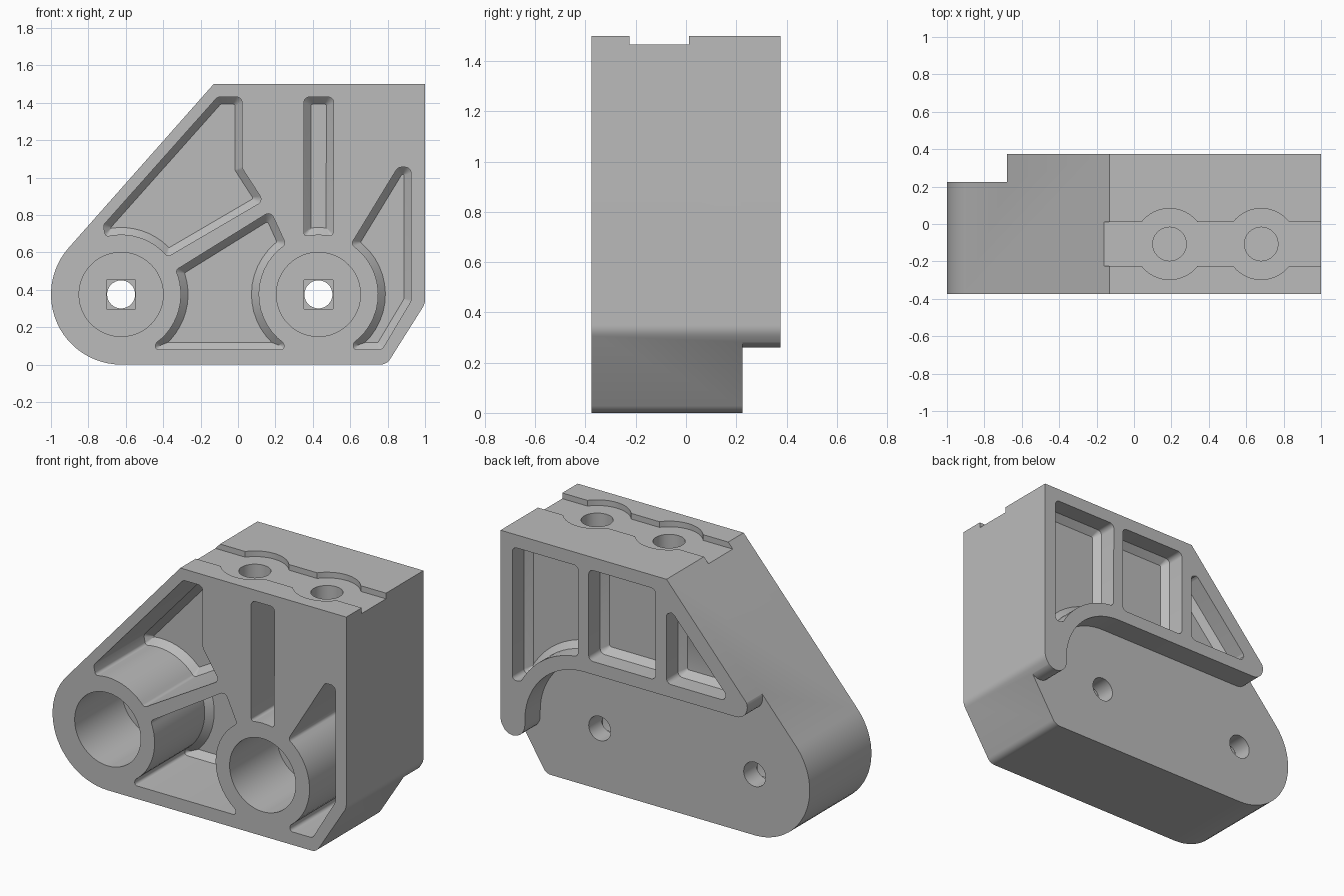
import bpy, bmesh, math
from mathutils import Vector

if "Cube" in bpy.data.objects:
    bpy.data.objects.remove(bpy.data.objects["Cube"])

grey = bpy.data.materials.new("plain_grey")
grey.use_nodes = True
COLOUR = (0.5, 0.5, 0.5, 1)
grey.diffuse_color = COLOUR
grey.node_tree.nodes["Principled BSDF"].inputs["Base Color"].default_value = COLOUR


def arc(cx, cy, r, start, end, steps=8, corner=None):
    """Arc points; each carries a corner radius of 0 unless it is an end."""
    pts = []
    for i in range(steps + 1):
        a = math.radians(start + (end - start) * i / steps)
        p = (cx + r * math.cos(a), cy + r * math.sin(a))
        pts.append(p if corner and i in (0, steps) else p + (0,))
    return pts


def inset(pts, d):
    """Move a counter-clockwise outline inward by d."""
    out, n = [], len(pts)
    for i, p in enumerate(pts):
        a, b, c = (Vector(pts[j % n][:2]) for j in (i - 1, i, i + 1))
        e, f = (b - a).normalized(), (c - b).normalized()
        n1, n2 = Vector((-e.y, e.x)), Vector((-f.y, f.x))
        q = b + (n1 + n2) * (d / (1 + n1.dot(n2)))
        out.append((q.x, q.y) + tuple(p[2:]))
    return out


def rounded(pts, radius=0.03, steps=5):
    """Round each corner that has no radius of its own."""
    out, n = [], len(pts)
    for i, p in enumerate(pts):
        r = p[2] if len(p) > 2 else radius
        a, b, c = (Vector(pts[j % n][:2]) for j in (i - 1, i, i + 1))
        if r == 0:
            out.append(b)
            continue
        u, v = a - b, c - b
        half = u.angle(v) / 2
        t = min(r / math.tan(half), 0.48 * u.length, 0.48 * v.length)
        r = t * math.tan(half)
        u.normalize()
        v.normalize()
        mid = b + (u + v).normalized() * (r / math.sin(half))
        s, e = b + u * t - mid, b + v * t - mid
        for k in range(steps + 1):
            w = s.lerp(e, k / steps)
            out.append(mid + w.normalized() * r)
    return out


def loft(name, loops, axis="y"):
    """Solid through matching outlines placed at given depths."""
    bm = bmesh.new()
    rings = []
    for pts, d in loops:
        rings.append([bm.verts.new((p[0], d, p[1]) if axis == "y" else (p[0], p[1], d))
                      for p in pts])
    for lo, hi in zip(rings, rings[1:]):
        for i in range(len(lo)):
            bm.faces.new((lo[i - 1], lo[i], hi[i], hi[i - 1]))
    bm.faces.new(rings[0])
    bm.faces.new(rings[-1])
    bmesh.ops.recalc_face_normals(bm, faces=bm.faces)
    mesh = bpy.data.meshes.new(name)
    bm.to_mesh(mesh)
    bm.free()
    obj = bpy.data.objects.new(name, mesh)
    bpy.context.collection.objects.link(obj)
    return obj


def prism(name, pts, lo, hi, axis="y"):
    return loft(name, [(pts, lo), (pts, hi)], axis)


FRONT, STEP, BACK, TOP = -0.375, 0.225, 0.375, 1.5
LEFT_BOSS, RIGHT_BOSS, BOSS_Z = -0.625, 0.43, 0.375

# Main block: round nose, sloping shoulder, chamfered toe
outline = arc(LEFT_BOSS, BOSS_Z, 0.375, 138.5, 270, 24)
outline += [(0.795, 0, 0.06), (1, 0.325, 0.08), (1, TOP, 0), (-0.13, TOP, 0)]
block = prism("bracket_body", rounded(outline), FRONT, BACK)
block.data.materials.append(grey)
cutters = []

# Rear relief under the overhanging upper layer
relief = [(-1.2, -0.2), (1.2, -0.2), (1.2, 0.3425)]
relief += arc(0.9175, 0.3425, 0.0825, 0, -180, 14)
relief += arc(RIGHT_BOSS, BOSS_Z, 0.405, 0, 90, 20)
relief += arc(-0.603, 0.857, 0.077, -90, -222, 12)
relief += [(-1.2, 0.908)]
cutters.append(prism("rear_relief", relief, STEP, 0.6))


def boss_arc(cx, start, end, steps=10, r=0.32):
    return arc(cx, BOSS_Z, r, start, end, steps, corner=True)


# Front pockets
front_pockets = [
    [(-0.11, 1.43), (-0.72, 0.745)] + boss_arc(LEFT_BOSS, 105, 39)
    + [(0.135, 0.875), (0.022, 1.05), (0.022, 1.43)],
    [(-0.44, 0.08), (0.245, 0.08)] + boss_arc(RIGHT_BOSS, 235, 123, 14)
    + [(0.175, 0.82)] + boss_arc(LEFT_BOSS, 24, -55, 12),
    [(0.352, 1.43)] + boss_arc(RIGHT_BOSS, 104, 76, 4) + [(0.512, 1.43)],
    [(0.62, 0.08), (0.77, 0.08), (0.925, 0.34), (0.925, 1.055), (0.855, 1.055)]
    + boss_arc(RIGHT_BOSS, 57, -55, 14),
]
# Rear pockets
rear_pockets = [
    [(0.92, 0.6), (0.92, 1.42), (0.47, 1.42)] + boss_arc(RIGHT_BOSS, 85, 28, 10, 0.49),
    [(-0.055, 0.86), (0.4, 0.86), (0.4, 1.42), (-0.055, 1.42)],
    [(-0.57, 0.86), (-0.13, 0.86), (-0.13, 1.35)],
]
CHAMFER = 0.038
for group, mouth, floor, sign in ((front_pockets, -0.5, 0.15, -1),
                                  (rear_pockets, 0.5, STEP, 1)):
    for pts in group:
        rim = rounded(pts)
        base = rounded(inset(pts, CHAMFER), 0.01)
        cutters.append(loft("pocket", [(rim, mouth), (rim, floor + sign * CHAMFER),
                                       (base, floor)]))

# Counterbored bolt holes
for cx in (LEFT_BOSS, RIGHT_BOSS):
    bore = arc(cx, BOSS_Z, 0.225, 0, 352.5, 47)
    cutters.append(prism("counterbore", bore, -0.5, 0.085))
    h = 0.077
    square = [(cx + sx * h, BOSS_Z + sz * h) for sx, sz in
              ((-1, -1), (1, -1), (1, 1), (-1, 1))]
    cutters.append(prism("square_step", square, 0.05, 0.105))
    hole = arc(cx, BOSS_Z, 0.075, 0, 348.75, 31)
    cutters.append(prism("bolt_hole", hole, 0.0, 0.5))

# Top groove with round lands, and the vertical holes
MID, HALF, LAND = -0.107, 0.118, 0.19
HOLES = (0.19, 0.68)
open_angle = math.degrees(math.asin(HALF / LAND))
groove = [(1.2, MID + HALF)]
for cx in reversed(HOLES):
    groove += arc(cx, MID, LAND, open_angle, 180 - open_angle, 16)
groove += [(-0.4, MID + HALF), (-0.4, MID - HALF)]
for cx in HOLES:
    groove += arc(cx, MID, LAND, 180 + open_angle, 360 - open_angle, 16)
groove += [(1.2, MID - HALF)]
cutters.append(prism("top_groove", groove, TOP - 0.035, 1.7, "z"))
for cx in HOLES:
    cutters.append(prism("top_hole", arc(cx, MID, 0.09, 0, 348.75, 31), 1.08, 1.7, "z"))

# Cut everything out of the block
bpy.context.view_layer.objects.active = block
block.select_set(True)
for cutter in cutters:
    mod = block.modifiers.new("cut", "BOOLEAN")
    mod.operation = "DIFFERENCE"
    mod.solver = "EXACT"
    mod.object = cutter
    bpy.ops.object.modifier_apply(modifier=mod.name)
    bpy.data.objects.remove(cutter)
for poly in block.data.polygons:
    poly.material_index = 0
bpy.ops.object.shade_smooth_by_angle(angle=math.radians(30))
